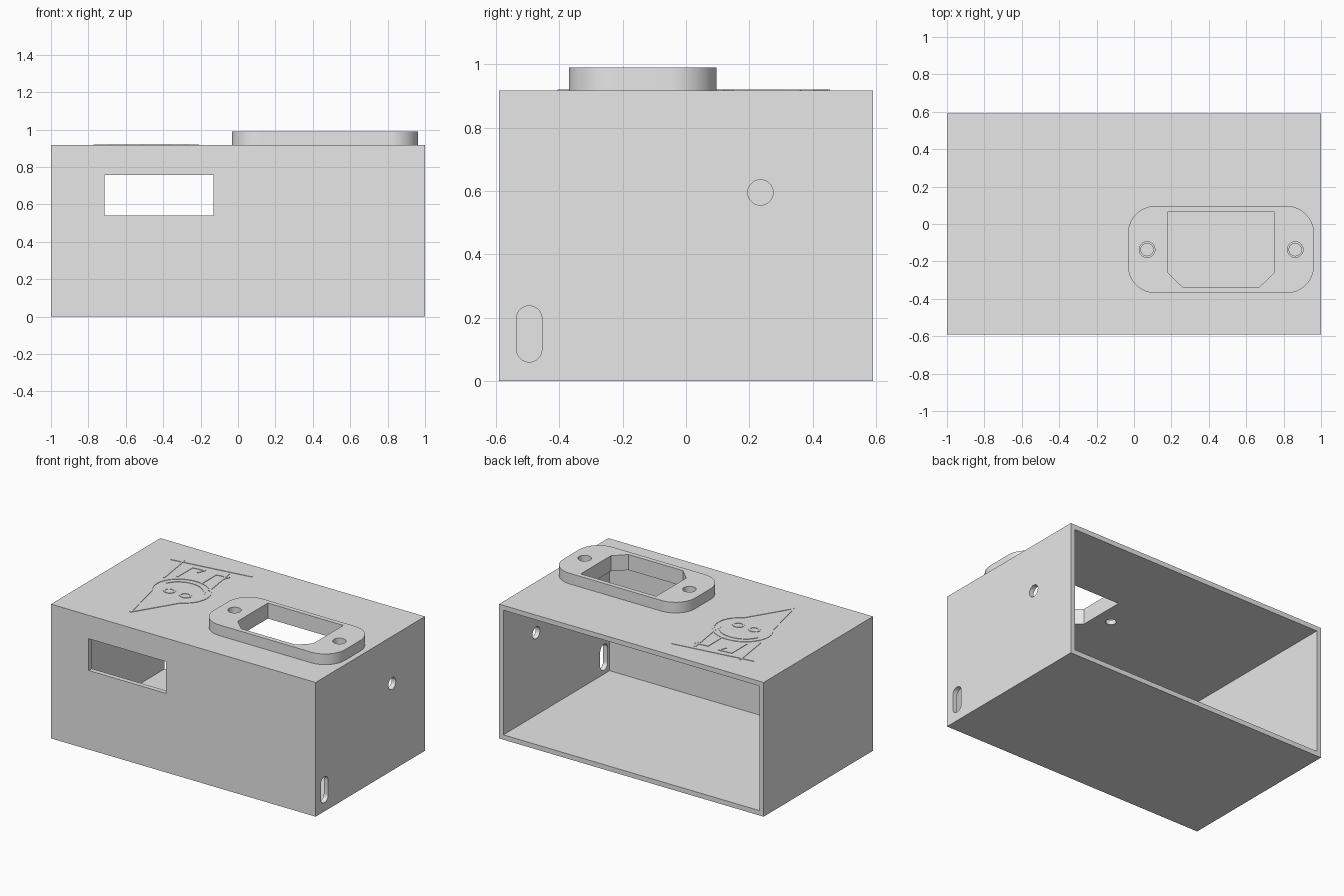
import bpy, bmesh, math
from mathutils import Vector, Matrix

cube = bpy.data.objects.get("Cube")
if cube:
    bpy.data.objects.remove(cube, do_unlink=True)

W, D, H, WALL, TOP = 1.0, 0.59, 0.917, 0.033, 0.99   # half width, half depth, heights

grey = bpy.data.materials.new("plain grey")
grey.use_nodes = True
grey.diffuse_color = (0.8, 0.8, 0.8, 1)
grey.node_tree.nodes["Principled BSDF"].inputs["Base Color"].default_value = (0.8, 0.8, 0.8, 1)


def finish(name, bm):
    bmesh.ops.recalc_face_normals(bm, faces=bm.faces)
    mesh = bpy.data.meshes.new(name)
    bm.to_mesh(mesh)
    bm.free()
    mesh.materials.append(grey)
    ob = bpy.data.objects.new(name, mesh)
    bpy.context.collection.objects.link(ob)
    return ob


def box(name, x0, x1, y0, y1, z0, z1):
    bm = bmesh.new()
    size = Matrix.Diagonal((x1 - x0, y1 - y0, z1 - z0, 1))
    mid = Matrix.Translation(((x0 + x1) / 2, (y0 + y1) / 2, (z0 + z1) / 2))
    bmesh.ops.create_cube(bm, size=1, matrix=mid @ size)
    return finish(name, bm)


def rounded(x0, x1, y0, y1, r, steps=16):
    """Outline of a rectangle with round corners (a circle when r is half its size)."""
    corners = [(x1 - r, y1 - r), (x0 + r, y1 - r), (x0 + r, y0 + r), (x1 - r, y0 + r)]
    pts = []
    for k, (cx, cy) in enumerate(corners):
        for i in range(steps + 1):
            a = (k + i / steps) * math.pi / 2
            p = (cx + r * math.cos(a), cy + r * math.sin(a))
            if not pts or math.dist(p, pts[-1]) > 1e-5:
                pts.append(p)
    if math.dist(pts[0], pts[-1]) < 1e-5:
        pts.pop()
    return pts


def prism(name, outline, lo, hi, axis="z"):
    """Extrude an xy outline along z, or a yz outline along x."""
    bm = bmesh.new()
    place = (lambda u, v: (u, v, lo)) if axis == "z" else (lambda u, v: (lo, u, v))
    face = bm.faces.new([bm.verts.new(place(u, v)) for u, v in outline])
    ext = bmesh.ops.extrude_face_region(bm, geom=[face])
    move = Vector((0, 0, hi - lo)) if axis == "z" else Vector((hi - lo, 0, 0))
    bmesh.ops.translate(bm, vec=move, verts=[v for v in ext["geom"] if isinstance(v, bmesh.types.BMVert)])
    return finish(name, bm)


def circle(u, v, r):
    return rounded(u - r, u + r, v - r, v + r, r, 10)


def cut(target, cutters):
    bpy.context.view_layer.objects.active = target
    for c in cutters:
        c.hide_render = True
        mod = target.modifiers.new("cut", "BOOLEAN")
        mod.operation, mod.solver, mod.object = "DIFFERENCE", "EXACT", c
        bpy.ops.object.modifier_apply(modifier=mod.name)
    for c in cutters:
        bpy.data.objects.remove(c, do_unlink=True)
    bpy.ops.object.select_all(action="DESELECT")
    target.select_set(True)
    bpy.ops.object.shade_smooth_by_angle(angle=math.radians(30))


# Socket opening with two clipped corners
socket = [(0.18, 0.065), (0.18, -0.26), (0.26, -0.337), (0.67, -0.337), (0.75, -0.26), (0.75, 0.065)]
screws = [(0.07, -0.137), (0.862, -0.137)]

# Enclosure: open at the back, with a front window, side holes and top openings
body = box("enclosure", -W, W, -D, D, 0, H)
cutters = [
    box("inside", -W + WALL, W - WALL, -D + WALL, D + 0.1, WALL, H - WALL),
    box("front_window", -0.715, -0.13, -D - 0.1, -D + 0.1, 0.54, 0.757),
    prism("side_hole", circle(0.235, 0.595, 0.04), W - 0.1, W + 0.1, "x"),
    prism("side_slot", rounded(-0.535, -0.455, 0.06, 0.237, 0.04), W - 0.1, W + 0.1, "x"),
    prism("socket_cut", socket, H - 0.1, H + 0.1),
]
cutters += [prism("screw_cut", circle(x, y, 0.033), H - 0.1, H + 0.1) for x, y in screws]
cut(body, cutters)

# Raised mounting flange around the socket
flange = prism("socket_flange", rounded(-0.033, 0.963, -0.37, 0.097, 0.15), H, TOP)
cut(flange, [prism("socket_cut", socket, H - 0.1, TOP + 0.1)]
    + [prism("screw_cut", circle(x, y, 0.042), H - 0.1, TOP + 0.1) for x, y in screws])


# Thin line drawing of a standing figure on the lid
def stroke(bm, pts, width=0.012, height=0.003):
    for a, b in zip(pts, pts[1:]):
        a, b = Vector((*a, H)), Vector((*b, H))
        d = b - a
        m = (Matrix.Translation((a + b) / 2 + Vector((0, 0, height / 2)))
             @ Matrix.Rotation(math.atan2(d.y, d.x), 4, "Z")
             @ Matrix.Diagonal((d.length + width * 0.5, width, height, 1)))
        bmesh.ops.create_cube(bm, size=1, matrix=m)


def oval(cx, cy, rx, ry, start=0, end=360, n=24):
    angles = [math.radians(start + (end - start) * i / n) for i in range(n + 1)]
    return [(cx + rx * math.cos(a), cy + ry * math.sin(a)) for a in angles]


bm = bmesh.new()
tip = (-0.53, -0.4)
stroke(bm, [tip] + oval(-0.45, 0.03, 0.19, 0.17, -60, 215) + [tip])       # body
stroke(bm, oval(-0.45, 0.03, 0.15, 0.13, 20, 160, 12))                    # mouth
for side in (-1, 1):
    stroke(bm, oval(-0.45 + side * 0.06, -0.01, 0.035, 0.03, n=10))       # eyes
    x = -0.5 + side * 0.09
    stroke(bm, [(x, 0.19), (x, 0.35), (x + 0.09, 0.36), (x + 0.07, 0.31)])  # legs and feet
    stroke(bm, [(-0.48 + side * 0.17, 0.13), (-0.52 + side * 0.17, 0.4)])   # arms
stroke(bm, [(-0.77, 0.37), (-0.21, 0.45)], 0.008)                         # ground line
finish("lid_drawing", bm)
